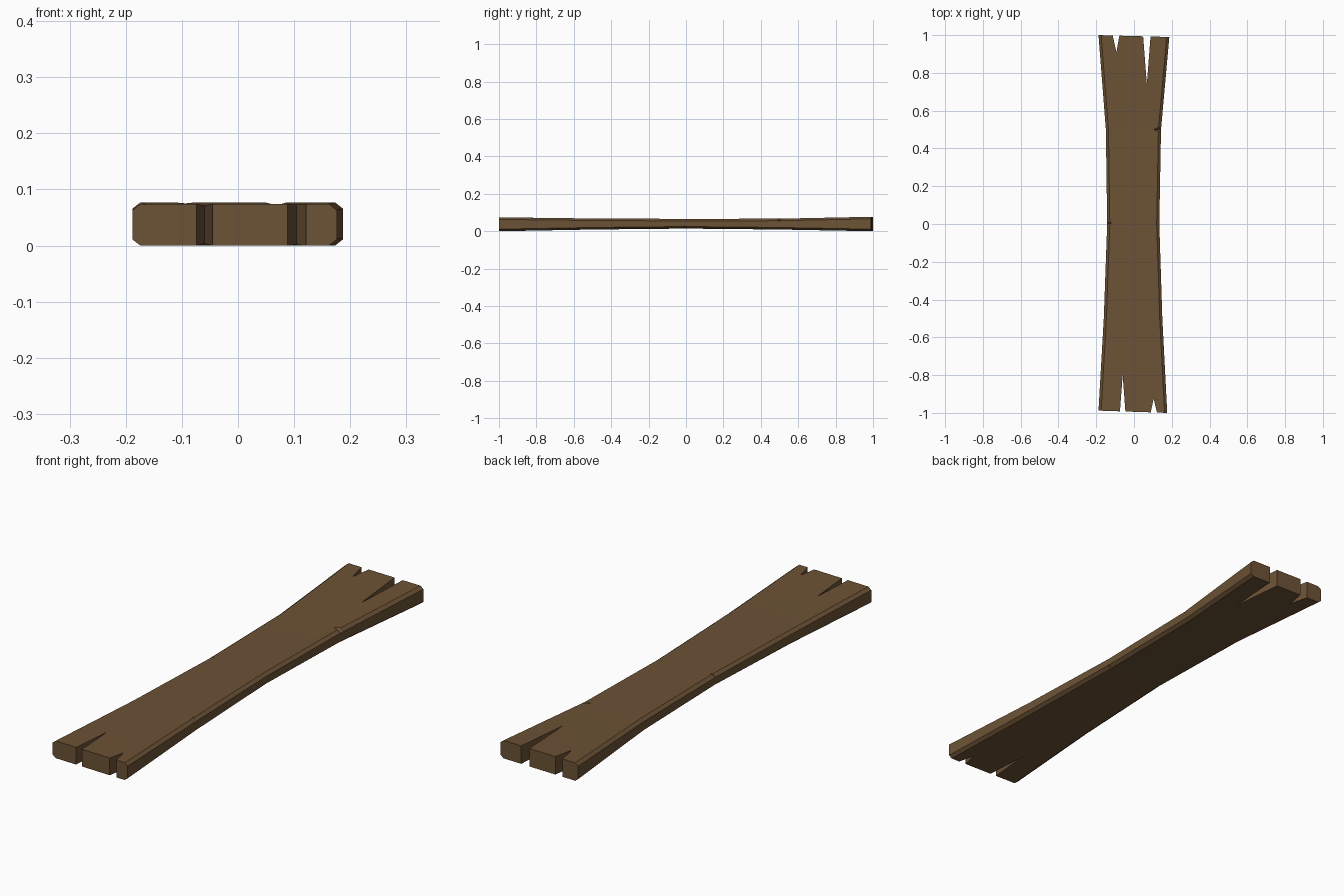
import bpy, bmesh
from mathutils import Vector

if "Cube" in bpy.data.objects:
    bpy.data.objects.remove(bpy.data.objects["Cube"])

wood = bpy.data.materials.new("brown_wood")
wood.diffuse_color = (0.15, 0.085, 0.036, 1)
wood.use_nodes = True
wood.node_tree.nodes["Principled BSDF"].inputs["Base Color"].default_value = wood.diffuse_color


def make_object(name, bm):
    bmesh.ops.recalc_face_normals(bm, faces=bm.faces)
    mesh = bpy.data.meshes.new(name)
    bm.to_mesh(mesh)
    bm.free()
    obj = bpy.data.objects.new(name, mesh)
    bpy.context.collection.objects.link(obj)
    mesh.materials.append(wood)
    return obj


def loft(name, rings):
    bm = bmesh.new()
    loops = [[bm.verts.new(p) for p in ring] for ring in rings]
    n = len(loops[0])
    for a, b in zip(loops, loops[1:]):
        for i in range(n):
            bm.faces.new((a[i], a[(i + 1) % n], b[(i + 1) % n], b[i]))
    bm.faces.new(loops[0])
    bm.faces.new(loops[-1])
    return make_object(name, bm)


# chamfered cross-section: y at left, y at right, x left, x right, bottom, top
def section(yl, yr, xl, xr, zb, zt):
    cx, cz = 0.014, 0.011
    outline = [(xl, zb + cz), (xl + cx, zb), (xr - cx, zb), (xr, zb + cz),
               (xr, zt - cz), (xr - cx, zt), (xl + cx, zt), (xl, zt - cz)]
    return [(x, yl + (yr - yl) * (x - xl) / (xr - xl), z) for x, z in outline]


# plank, wide at the ends and thin in the waist
plank = loft("plank", [section(*s) for s in (
    (-0.988, -1.0, -0.188, 0.176, 0.0, 0.074),
    (-0.5, -0.5, -0.160, 0.150, 0.009, 0.068),
    (0.0, 0.0, -0.142, 0.134, 0.014, 0.066),
    (0.5, 0.5, -0.149, 0.143, 0.009, 0.067),
    (1.0, 0.99, -0.188, 0.187, 0.0, 0.077))])


# end splits: x at both mouth corners, apex x, apex y, end y
def split_cutter(x1, x2, ax, ay, ey):
    over = ey * 1.05
    k = (over - ay) / (ey - ay)
    tri = [(ax + (x1 - ax) * k, over), (ax + (x2 - ax) * k, over), (ax, ay)]
    return loft("split_cutter", [[(x, y, z) for x, y in tri] for z in (-0.1, 0.2)])


# edge nicks: pointed wedge from a corner edge into the face
def nick_cutter(x, y, z, inward, half, depth, up):
    out, tip = x - inward * 0.5, x + inward
    zo = z + up * 0.004
    bm = bmesh.new()
    pts = [(out, y - half, zo), (out, y + half, zo), (out, y, z - up * depth), (tip, y, zo)]
    v = [bm.verts.new(p) for p in pts]
    for f in ((0, 1, 2), (0, 1, 3), (1, 2, 3), (2, 0, 3)):
        bm.faces.new([v[i] for i in f])
    return make_object("nick_cutter", bm)


cutters = [split_cutter(*s) for s in (
    (-0.113, -0.077, -0.093, 0.91, 1.0), (0.048, 0.088, 0.068, 0.74, 1.0),
    (-0.075, -0.045, -0.060, -0.80, -1.0), (0.088, 0.122, 0.104, -0.925, -1.0))]
cutters += [nick_cutter(*s) for s in (
    (0.143, 0.5, 0.067, -0.05, 0.03, 0.028, 1),
    (-0.142, 0.005, 0.066, 0.034, 0.012, 0.022, 1),
    (0.150, -0.495, 0.068, -0.03, 0.010, 0.016, 1),
    (0.134, -0.005, 0.014, -0.034, 0.014, 0.026, -1))]

# carve each cut into the plank
bpy.context.view_layer.objects.active = plank
for cutter in cutters:
    cutter.hide_render = True
    mod = plank.modifiers.new("cut", 'BOOLEAN')
    mod.operation = 'DIFFERENCE'
    mod.solver = 'EXACT'
    mod.object = cutter
    bpy.ops.object.modifier_apply(modifier=mod.name)
for cutter in cutters:
    bpy.data.objects.remove(cutter)

plank.select_set(True)
bpy.ops.object.shade_smooth_by_angle(angle=0.5)
